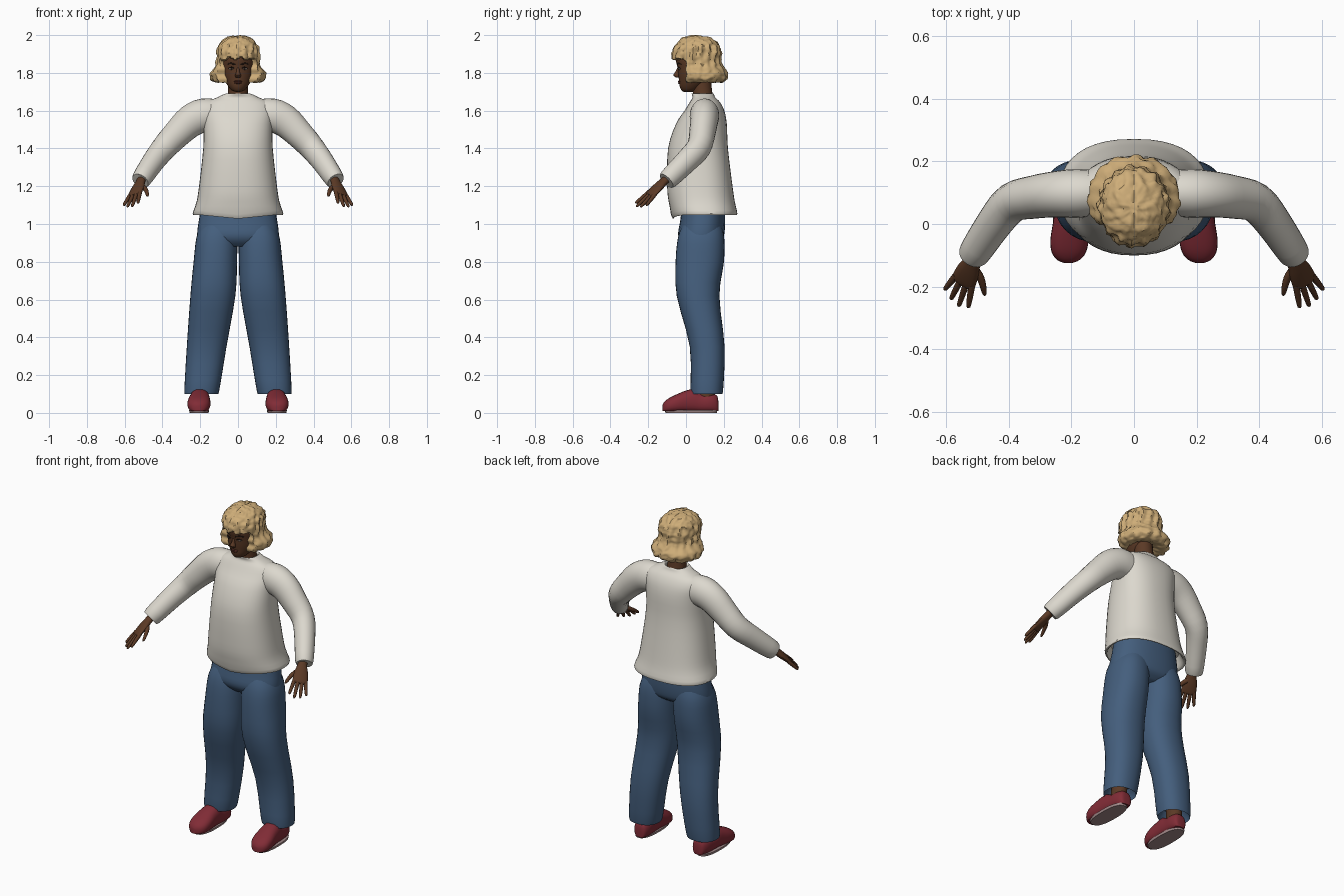
import bpy, bmesh, math
from mathutils import Vector, noise


def material(name, rgb):
    m = bpy.data.materials.new(name)
    m.diffuse_color = (*rgb, 1)
    return m


SHIRT = material("off_white", (0.72, 0.69, 0.62))
DENIM = material("denim_blue", (0.058, 0.113, 0.205))
SHOE = material("dark_red", (0.22, 0.025, 0.037))
SOLE = material("sole_grey", (0.36, 0.25, 0.25))
SKIN = material("brown_skin", (0.105, 0.042, 0.019))
HAIR = material("blond", (0.62, 0.42, 0.19))
DARK = material("dark_brown", (0.018, 0.009, 0.006))
LIP = material("lip_brown", (0.10, 0.027, 0.018))
EYE = material("eye_white", (0.35, 0.28, 0.23))


def smooth_path(pts, sub):
    """Catmull-Rom interpolation of points of any dimension."""
    out, last = [], len(pts) - 1
    for i in range(last):
        p0, p1, p2, p3 = pts[max(i - 1, 0)], pts[i], pts[i + 1], pts[min(i + 2, last)]
        for k in range(sub):
            t = k / sub
            out.append([0.5 * (2 * b + (c - a) * t + (2 * a - 5 * b + 4 * c - d) * t * t
                               + (3 * b - a - 3 * c + d) * t ** 3)
                        for a, b, c, d in zip(p0, p1, p2, p3)])
    return out + [list(pts[-1])]


def loft(name, pts, mat, ref=(0, 1, 0), axis=None, n=24, sub=3, power=2.0, mirror=False, shape=None):
    """Skin superelliptic rings (x, y, z, half_a, half_b) along a path."""
    pts = smooth_path(pts, sub)
    centres = [Vector(p[:3]) for p in pts]
    bm, rings = bmesh.new(), []
    for i, p in enumerate(pts):
        t = Vector(axis) if axis else centres[min(i + 1, len(pts) - 1)] - centres[max(i - 1, 0)]
        t.normalize()
        a = Vector(ref).cross(t).normalized()
        b = t.cross(a)
        ring = []
        for j in range(n):
            ang = 2 * math.pi * j / n
            c, s = math.cos(ang), math.sin(ang)
            u = math.copysign(abs(c) ** (2 / power), c) * max(p[3], 0.001)
            v = math.copysign(abs(s) ** (2 / power), s) * max(p[4], 0.001)
            co = centres[i] + a * u + b * v
            ring.append(bm.verts.new(shape(co) if shape else co))
        rings.append(ring)
    for r0, r1 in zip(rings, rings[1:]):
        for j in range(n):
            bm.faces.new((r0[j], r0[(j + 1) % n], r1[(j + 1) % n], r1[j]))
    bm.faces.new(rings[0][::-1])
    bm.faces.new(rings[-1])
    bmesh.ops.recalc_face_normals(bm, faces=bm.faces)
    me = bpy.data.meshes.new(name)
    bm.to_mesh(me)
    bm.free()
    me.materials.append(mat)
    ob = bpy.data.objects.new(name, me)
    bpy.context.collection.objects.link(ob)
    if mirror:
        ob.modifiers.new("mirror", 'MIRROR').use_mirror_merge = False
    return ob


def stack(name, rows, mat, **kw):
    """Upright loft from rows (z, half width, front y, back y)."""
    pts = [(0, (f + b) / 2, z, rx, (b - f) / 2) for z, rx, f, b in rows]
    return loft(name, pts, mat, axis=(0, 0, 1), **kw)


def blob(name, loc, size, mat, mirror=False):
    x, y, z = loc
    sx, sy, sz = size
    pts = []
    for k in range(9):
        a = math.pi * k / 8
        pts.append((x, y, z - sz * math.cos(a), sx * math.sin(a), sy * math.sin(a)))
    return loft(name, pts, mat, axis=(0, 0, 1), n=16, sub=1, mirror=mirror)


# Shirt body with a hem that dips at the front and a turned-in neckline
def hem(co):
    if co.z < 1.09 and co.y < 0.1:
        co.z -= 0.02 * max(0, 1 - abs(co.x) / 0.2)
    return co


stack("shirt_body", [(1.11, .205, -.05, .23), (1.055, .222, -.062, .258), (1.055, .24, -.074, .272),
                     (1.12, .219, -.092, .258), (1.21, .205, -.10, .245), (1.40, .184, -.095, .222),
                     (1.53, .182, -.053, .216), (1.60, .185, -.008, .203), (1.645, .165, .02, .18),
                     (1.67, .11, .035, .155), (1.69, .066, .03, .146), (1.675, .056, .045, .135)],
      SHIRT, n=40, power=2.35, shape=hem)
# Sleeves
loft("sleeve", [(.10, .10, 1.57, .07, .085), (.18, .098, 1.575, .078, .09), (.25, .095, 1.545, .074, .086),
                (.32, .086, 1.48, .069, .076), (.39, .068, 1.405, .064, .068),
                (.445, .005, 1.335, .058, .062), (.512, -.095, 1.236, .05, .053),
                (.513, -.097, 1.234, .036, .038)],
     SHIRT, ref=(0, 0, 1), n=24, mirror=True)

# Trousers: pelvis and two straight legs with turned-in cuffs
stack("trouser_hips", [(.88, .12, .0, .15), (.91, .205, -.03, .19), (.95, .216, -.042, .203),
                       (1.02, .207, -.03, .207), (1.12, .19, -.02, .205)], DENIM, n=36, power=2.3)
loft("trouser_leg", [(.192, .11, .16, .06, .06), (.192, .11, .125, .082, .075), (.192, .11, .115, .092, .086),
                     (.166, .112, .35, .105, .092), (.133, .064, .62, .119, .113),
                     (.12, .073, .80, .115, .128), (.112, .08, .93, .108, .122), (.10, .085, 1.0, .09, .10)],
     DENIM, axis=(0, 0, 1), n=32, power=2.25, mirror=True)


# Ankles, shoes and soles
def flat_bottom(co):
    co.z = max(co.z, 0.01)
    return co


loft("ankle", [(.2, .105, .06, .04, .045), (.195, .11, .17, .042, .05)], SKIN, axis=(0, 0, 1), mirror=True)
shoe_rows = [(.172, .015, .05), (.165, .035, .09), (.13, .048, .104), (.08, .05, .103), (.04, .053, .125),
             (.0, .056, .118), (-.05, .061, .098), (-.09, .055, .078), (-.115, .036, .058), (-.125, .012, .04)]
loft("shoe", [(.204 - y * .05, y, h / 2, w, h / 2) for y, w, h in shoe_rows],
     SHOE, ref=(0, 0, 1), axis=(0, -1, 0), power=2.4, mirror=True, shape=flat_bottom)
loft("sole", [(.206, .028, 0, .05, .135), (.206, .026, .014, .053, .14)], SOLE,
     axis=(0, 0, 1), n=32, sub=1, power=2.5, mirror=True)

# Hands: palm, four fingers and a thumb
T, W, N = Vector((.28, -.68, -.68)), Vector((-.82, -.53, .2)), (-.476, .488, -.684)
knuckle = Vector((.546, -.185, 1.158))
loft("palm", [(.503, -.075, 1.26, .027, .024), (.514, -.115, 1.228, .026, .02),
              (.53, -.15, 1.193, .038, .019), (*knuckle, .042, .014),
              (*(knuckle + T * .012), .034, .008)], SKIN, ref=N, n=16, mirror=True)
for label, off, length in (("index", .032, .085), ("middle", .011, .103),
                           ("ring", -.011, .096), ("little", -.032, .075)):
    root = knuckle + W * off
    tip = knuckle + W * off * 1.5 + T * length
    loft(label + "_finger", [(*root.lerp(tip, f), r, r) for f, r in
                             ((-.1, .011), (.3, .0105), (.7, .009), (.93, .007), (1, .002))],
         SKIN, ref=N, n=10, sub=2, mirror=True)
loft("thumb", [(.52, -.135, 1.208, .016, .014), (.495, -.165, 1.19, .013, .012),
               (.484, -.195, 1.172, .011, .010), (.479, -.22, 1.153, .008, .007),
               (.478, -.23, 1.147, .002, .002)], SKIN, ref=N, n=10, mirror=True)

# Neck and head
stack("neck", [(1.63, .062, .03, .15), (1.69, .053, .037, .14), (1.78, .052, .02, .13)], SKIN)
stack("head", [(1.70, .014, -.012, .04), (1.708, .034, -.024, .06), (1.73, .053, -.034, .09),
               (1.76, .070, -.037, .12), (1.79, .080, -.041, .14), (1.83, .086, -.045, .155),
               (1.88, .087, -.055, .16), (1.94, .07, -.03, .14), (1.96, .03, .02, .09)], SKIN, n=36)

# Face details
loft("nose", [(0, -.036, 1.83, .007, .008), (0, -.045, 1.805, .009, .012),
              (0, -.05, 1.788, .016, .018), (0, -.044, 1.776, .012, .010)], SKIN, axis=(0, 0, 1), n=14)
blob("eye", (.035, -.035, 1.822), (.014, .006, .006), EYE, True)
blob("iris", (.035, -.0395, 1.822), (.0055, .003, .0055), DARK, True)
loft("eyelid", [(.018, -.041, 1.824, .002, .002), (.035, -.041, 1.830, .003, .003),
                (.051, -.031, 1.825, .002, .002)], DARK, ref=(0, 0, 1), n=8, mirror=True)
loft("eyebrow", [(.014, -.047, 1.843, .002, .003), (.036, -.042, 1.851, .003, .004),
                 (.058, -.026, 1.845, .002, .002)], DARK, ref=(0, 0, 1), n=8, mirror=True)
blob("upper_lip", (0, -.034, 1.755), (.023, .009, .005), LIP)
blob("lower_lip", (0, -.033, 1.747), (.019, .009, .006), LIP)


# Curly bob: full fringe above, open around the face below, flipped ends
def curls(co):
    d = Vector((co.x, co.y - .055, (co.z - 1.87) * .6)).normalized()
    bump = noise.noise(co * 38) * .009 + noise.noise(co * 80) * .004
    ang = math.atan2(co.x, co.y - .055)
    if co.z < 1.95:
        bump += .004 * math.sin(ang * 17 + co.z * 25)
    co = co + d * bump
    if co.z > 1.93:
        co.z -= .005 * max(0, 1 - abs(co.x) / .008)
    edge = 1.872 + .006 * math.sin(co.x * 110)
    if co.z < edge and co.y < .0:
        co.y = .004 * math.sin(co.z * 120)
    return co


stack("curly_hair", [(1.77, .05, .03, .12), (1.752, .09, -.02, .17), (1.753, .125, -.04, .20),
                     (1.775, .144, -.05, .218), (1.803, .143, -.06, .217), (1.835, .118, -.065, .193),
                     (1.87, .110, -.073, .183), (1.91, .111, -.072, .184), (1.945, .102, -.058, .174),
                     (1.972, .082, -.036, .152), (1.99, .052, -.002, .115), (1.998, .012, .04, .07)],
      HAIR, n=88, sub=5, shape=curls)

# Smooth shading with sharp edges kept
for ob in bpy.context.collection.objects:
    ob.select_set(True)
    bpy.context.view_layer.objects.active = ob
bpy.ops.object.shade_smooth_by_angle(angle=math.radians(40))
